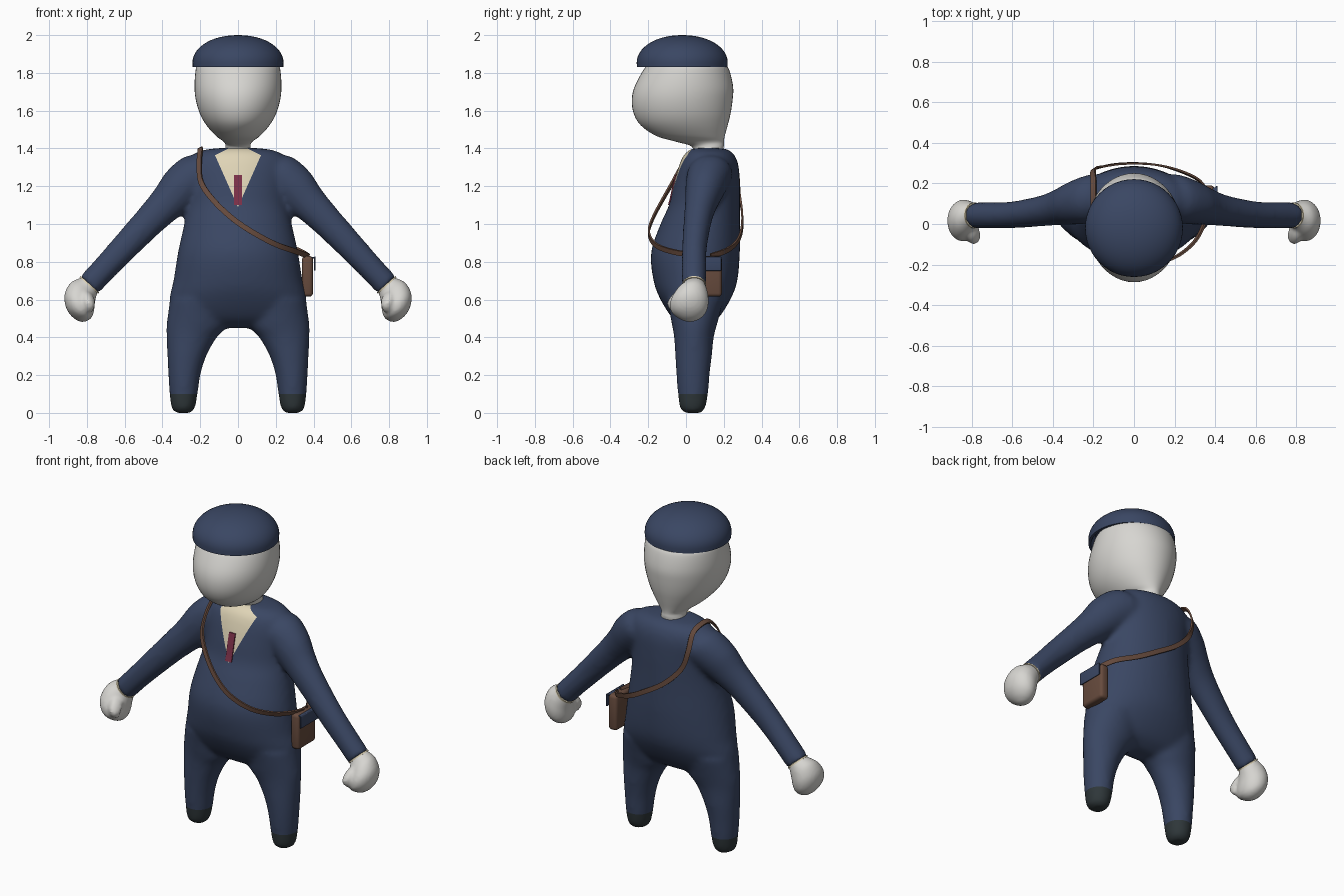
import bpy, bmesh, math
from mathutils import Vector

if "Cube" in bpy.data.objects:
    bpy.data.objects.remove(bpy.data.objects["Cube"], do_unlink=True)


def material(name, rgb):
    m = bpy.data.materials.new(name)
    m.use_nodes = True
    m.diffuse_color = (*rgb, 1)
    bsdf = next(n for n in m.node_tree.nodes if n.type == "BSDF_PRINCIPLED")
    bsdf.inputs["Base Color"].default_value = (*rgb, 1)
    bsdf.inputs["Roughness"].default_value = 0.8
    return m


navy = material("navy cloth", (0.042, 0.062, 0.125))
pale = material("pale skin", (0.68, 0.67, 0.64))
cream = material("cream shirt", (0.74, 0.66, 0.47))
brown = material("brown leather", (0.135, 0.07, 0.047))
crimson = material("crimson tie", (0.2, 0.03, 0.065))
dark = material("dark shoe", (0.028, 0.038, 0.042))


def spline(keys, steps):
    """Smooth interpolation through tuples of any length."""
    k = [keys[0], *keys, keys[-1]]
    out = []
    for i in range(1, len(k) - 2):
        for s in range(steps):
            t = s / steps
            out.append([0.5 * (2 * b + (c - a) * t + (2 * a - 5 * b + 4 * c - d) * t * t
                               + (3 * b - a - 3 * c + d) * t ** 3)
                        for a, b, c, d in zip(k[i - 1], k[i], k[i + 1], k[i + 2])])
    return out + [list(keys[-1])]


def skin(bm, rings):
    """Join closed rings of points into a capped tube."""
    vs = [[bm.verts.new(p) for p in r] for r in rings]
    n = len(vs[0])
    for a, b in zip(vs, vs[1:]):
        for i in range(n):
            j = (i + 1) % n
            bm.faces.new((a[i], a[j], b[j], b[i]))
    bm.faces.new(vs[0][::-1])
    bm.faces.new(vs[-1])


def loft(bm, keys, steps=4, sides=40, side=1):
    """Ellipses (x, y, z, rx, ry, tilt in degrees); side=-1 mirrors them."""
    rings = []
    for x, y, z, rx, ry, tilt in spline(keys, steps):
        c, s = math.cos(math.radians(tilt)), math.sin(math.radians(tilt))
        ring = []
        for i in range(sides):
            a = math.tau * i / sides
            u = rx * math.cos(a)
            ring.append((side * (x + u * c), y + ry * math.sin(a), z + u * s))
        rings.append(ring)
    skin(bm, rings)


def depth(rows):
    """Turn (z, half width, front y, back y) rows into loft keys."""
    return [(0, (f + b) / 2, z, w, (b - f) / 2, 0) for z, w, f, b in rows]


def finish(bm, name, mats, smooth=True):
    bmesh.ops.recalc_face_normals(bm, faces=bm.faces)
    me = bpy.data.meshes.new(name)
    bm.to_mesh(me)
    bm.free()
    ob = bpy.data.objects.new(name, me)
    bpy.context.collection.objects.link(ob)
    for m in mats:
        me.materials.append(m)
    if smooth:
        bpy.ops.object.select_all(action="DESELECT")
        ob.select_set(True)
        bpy.context.view_layer.objects.active = ob
        bpy.ops.object.shade_smooth_by_angle(angle=math.radians(50))
    return ob


def fuse(ob, voxel, rounds):
    """Merge overlapping shells into one soft skin."""
    r = ob.modifiers.new("merge", "REMESH")
    r.mode, r.voxel_size, r.use_smooth_shade = "VOXEL", voxel, True
    s = ob.modifiers.new("soften", "SMOOTH")
    s.factor, s.iterations = 0.5, rounds
    dg = bpy.context.evaluated_depsgraph_get()
    me = bpy.data.meshes.new_from_object(ob.evaluated_get(dg))
    mats = list(ob.data.materials)
    ob.modifiers.clear()
    ob.data = me
    me.materials.clear()
    for m in mats:
        me.materials.append(m)
    me.polygons.foreach_set("use_smooth", [True] * len(me.polygons))


# Suit: torso, legs and sleeves fused together
bm = bmesh.new()
loft(bm, depth([(0.45, 0.2, 0.0, 0.1), (0.5, 0.33, -0.07, 0.17), (0.6, 0.362, -0.135, 0.235),
                (0.7, 0.342, -0.172, 0.272), (0.85, 0.318, -0.185, 0.285),
                (1.0, 0.285, -0.135, 0.285), (1.1, 0.265, -0.09, 0.285),
                (1.2, 0.262, -0.067, 0.285), (1.3, 0.27, -0.04, 0.28),
                (1.36, 0.245, -0.015, 0.26), (1.39, 0.19, 0.015, 0.23),
                (1.402, 0.1, 0.04, 0.19)]))
for side in (1, -1):
    loft(bm, [(0.29, 0.035, 0.0, 0.04, 0.045, 0), (0.29, 0.035, 0.025, 0.062, 0.067, 0),
              (0.288, 0.037, 0.1, 0.074, 0.08, 0), (0.284, 0.037, 0.2, 0.085, 0.088, 0),
              (0.271, 0.04, 0.3, 0.103, 0.097, 0), (0.245, 0.042, 0.4, 0.133, 0.105, 0),
              (0.215, 0.045, 0.47, 0.163, 0.12, 0), (0.2, 0.05, 0.6, 0.16, 0.15, 0)], side=side)
    loft(bm, [(0.14, 0.13, 1.27, 0.1, 0.11, 60), (0.21, 0.125, 1.26, 0.12, 0.12, 55),
              (0.295, 0.105, 1.195, 0.118, 0.108, 47), (0.365, 0.085, 1.12, 0.1, 0.09, 43),
              (0.45, 0.065, 1.035, 0.086, 0.076, 43), (0.6, 0.045, 0.878, 0.074, 0.066, 43),
              (0.72, 0.042, 0.75, 0.067, 0.065, 43), (0.787, 0.042, 0.677, 0.067, 0.064, 42)],
         side=side)
suit = finish(bm, "suit", [navy, cream, dark], smooth=False)
fuse(suit, 0.015, 8)

# Shirt opening and shoes, cut along clean lines
bm = bmesh.new()
bm.from_mesh(suit.data)
cuts = [((0, 0, 0.1), (0, 0, 1))]
for s in (1, -1):
    cuts += [((0, 0, 1.09), (0.27 * s, 0, -0.12)), ((0, 0, 1.425), (0.5 * s, 0, 1))]
for co, no in cuts:
    bmesh.ops.bisect_plane(bm, geom=bm.verts[:] + bm.edges[:] + bm.faces[:], dist=1e-5,
                           plane_co=co, plane_no=Vector(no).normalized())
for f in bm.faces:
    c = f.calc_center_median()
    f.smooth = True
    if c.z < 0.1:
        f.material_index = 2
    elif c.y < 0.1 and c.z > 1.09 + 2.25 * abs(c.x) and c.z + 0.5 * abs(c.x) < 1.425:
        f.material_index = 1
bm.to_mesh(suit.data)
bm.free()

# Tie: a thin plate following the chest
bm = bmesh.new()
rows = []
for i in range(9):
    z = 1.1 + 0.02 * i
    hit, loc, *_ = suit.ray_cast(Vector((0, -1, z)), Vector((0, 1, 0)))
    y = loc.y if hit else -0.07
    rows.append([(-0.021, y - 0.006, z), (0.021, y - 0.006, z),
                 (0.021, y + 0.002, z), (-0.021, y + 0.002, z)])
skin(bm, rows)
finish(bm, "tie", [crimson])

# Head and neck
bm = bmesh.new()
loft(bm, depth([(1.36, 0.08, 0.04, 0.19), (1.41, 0.066, 0.03, 0.2), (1.435, 0.075, -0.05, 0.2),
                (1.465, 0.115, -0.155, 0.205), (1.52, 0.165, -0.237, 0.22),
                (1.58, 0.2, -0.275, 0.235), (1.65, 0.222, -0.287, 0.246),
                (1.72, 0.23, -0.275, 0.25), (1.8, 0.226, -0.235, 0.234),
                (1.84, 0.215, -0.205, 0.213), (1.88, 0.17, -0.16, 0.16)]), sides=48)
finish(bm, "head", [pale])

# Domed cap with a hollow rim
bm = bmesh.new()
profile = [(1.88, 0.2), (1.83, 0.226), (1.83, 0.24)]
for i in range(14):
    a = math.radians(88) * i / 13
    profile.append((1.855 + 0.145 * math.sin(a), 0.241 * math.cos(a) ** 0.95))
loft(bm, [(0, -0.02, z, r, r, 0) for z, r in profile], steps=1, sides=48)
finish(bm, "cap", [navy])

# Hands and shirt cuffs
for side, label in ((1, "left"), (-1, "right")):
    bm = bmesh.new()
    loft(bm, [(0.775, 0.045, 0.69, 0.05, 0.05, 43), (0.795, 0.042, 0.668, 0.064, 0.062, 43),
              (0.822, 0.03, 0.635, 0.084, 0.085, 40), (0.84, 0.018, 0.585, 0.09, 0.102, 30),
              (0.843, 0.015, 0.535, 0.075, 0.092, 22), (0.838, 0.02, 0.5, 0.045, 0.055, 15),
              (0.836, 0.02, 0.483, 0.012, 0.015, 15)], side=side)
    # thumb curled at the front
    loft(bm, [(0.79, -0.02, 0.64, 0.02, 0.025, 30), (0.79, -0.04, 0.62, 0.035, 0.036, 30),
              (0.79, -0.064, 0.58, 0.034, 0.036, 20), (0.792, -0.06, 0.545, 0.024, 0.025, 10),
              (0.793, -0.055, 0.53, 0.006, 0.006, 10)], side=side, sides=20)
    fuse(finish(bm, label + "_hand", [pale], smooth=False), 0.01, 4)

    bm = bmesh.new()
    loft(bm, [(0.784, 0.043, 0.681, 0.065, 0.063, 42), (0.79, 0.043, 0.674, 0.065, 0.063, 42)],
         steps=1, side=side)
    finish(bm, label + "_cuff", [cream])

# Shoulder strap: a flat band around the body
path = [(0.372, 0.1, 0.83), (0.352, 0.02, 0.838), (0.3, -0.085, 0.857), (0.2, -0.165, 0.892),
        (0.08, -0.197, 0.955), (-0.03, -0.175, 1.03), (-0.13, -0.125, 1.125),
        (-0.195, -0.07, 1.22), (-0.205, -0.01, 1.32), (-0.2, 0.06, 1.388), (-0.2, 0.14, 1.4),
        (-0.2, 0.22, 1.375), (-0.2, 0.265, 1.28), (-0.165, 0.28, 1.17), (-0.06, 0.297, 1.06),
        (0.08, 0.295, 0.97), (0.2, 0.27, 0.905), (0.32, 0.215, 0.86), (0.372, 0.13, 0.83)]
pts = [Vector(p) for p in spline(path, 5)]
middle = Vector((0, 0.1, 1.0))
bm = bmesh.new()
rings = []
for i, p in enumerate(pts):
    t = (pts[min(i + 1, len(pts) - 1)] - pts[max(i - 1, 0)]).normalized()
    out = p - middle
    out = (out - t * out.dot(t)).normalized()
    w, h = t.cross(out) * 0.014, out * 0.005
    rings.append([p + w + h, p - w + h, p - w - h, p + w - h])
skin(bm, rings)
finish(bm, "shoulder_strap", [brown])


# Satchel with a hanging flap
def box(name, centre, size, bevel, mat):
    b = bmesh.new()
    bmesh.ops.create_cube(b, size=1)
    bmesh.ops.scale(b, vec=size, verts=b.verts)
    bmesh.ops.translate(b, vec=centre, verts=b.verts)
    bmesh.ops.bevel(b, geom=b.edges[:], offset=bevel, segments=3, affect="EDGES", profile=0.5)
    return finish(b, name, [mat])


box("satchel", (0.368, 0.105, 0.723), (0.058, 0.17, 0.215), 0.018, brown)
box("satchel_flap", (0.407, 0.105, 0.79), (0.009, 0.165, 0.075), 0.004, navy)
box("satchel_flap_hinge", (0.398, 0.105, 0.822), (0.02, 0.15, 0.009), 0.003, navy)
